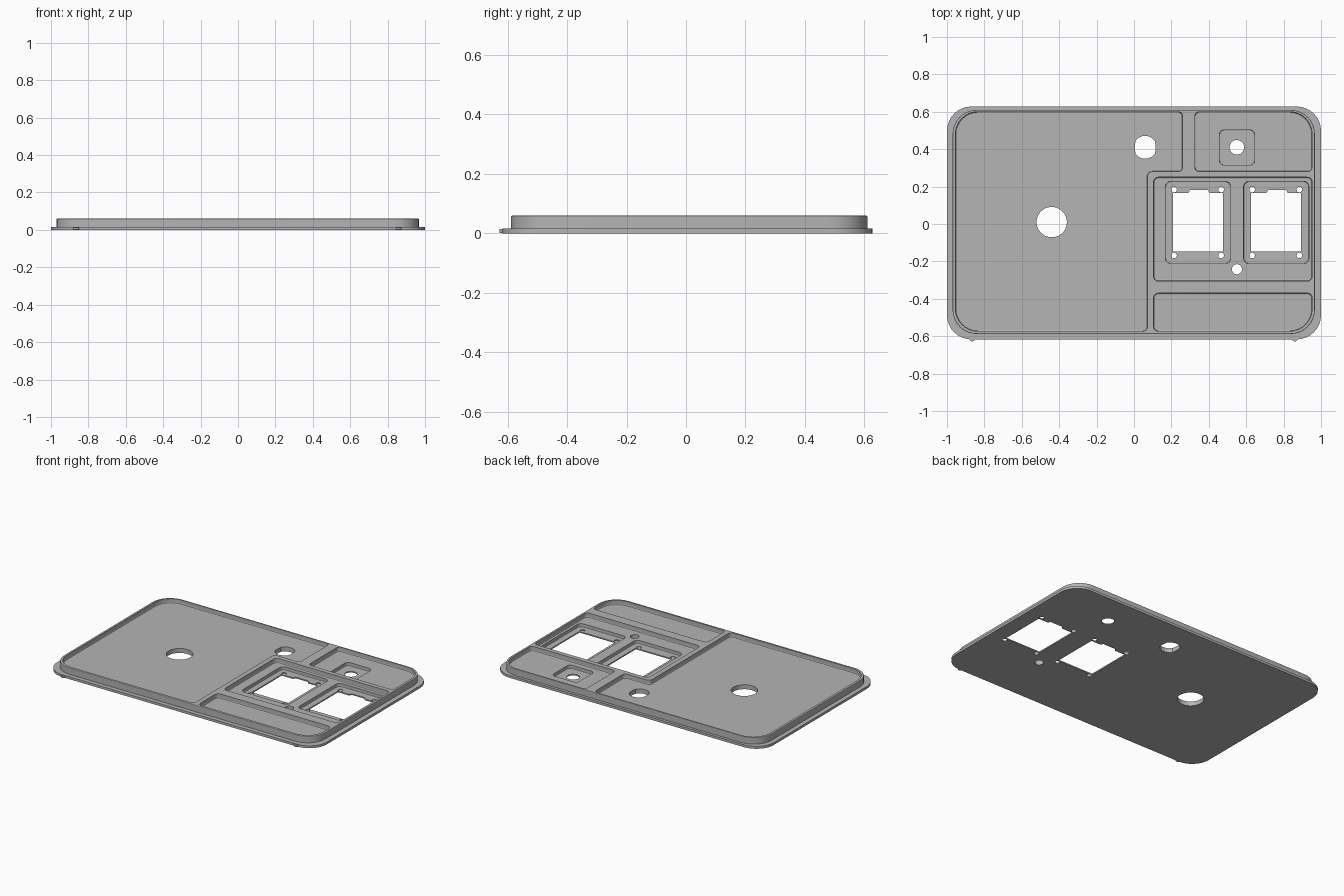
import bpy, bmesh, math
from mathutils import Vector

cube = bpy.data.objects.get("Cube")
if cube:
    bpy.data.objects.remove(cube, do_unlink=True)

TOP, FLOOR, LEDGE = 0.06, 0.03, 0.008   # rim, pocket floor and recess floor heights
OVER, UNDER = 0.1, -0.05                # cutters overshoot the panel

grey = bpy.data.materials.new("panel grey")
grey.use_nodes = True
colour = (0.46, 0.46, 0.46, 1)
grey.diffuse_color = colour
grey.node_tree.nodes["Principled BSDF"].inputs["Base Color"].default_value = colour


def rounded(points, radii, steps=8):
    """Outline of a right-angled polygon with an arc at each corner."""
    out = []
    for i, (p, r) in enumerate(zip(points, radii)):
        p = Vector(p)
        if r == 0:
            out.append(p)
            continue
        a = (Vector(points[i - 1]) - p).normalized() * r
        b = (Vector(points[(i + 1) % len(points)]) - p).normalized() * r
        centre = p + a + b
        for k in range(steps + 1):
            t = math.pi / 2 * k / steps
            out.append(centre - b * math.cos(t) - a * math.sin(t))
    return out


def rect(x0, x1, y0, y1, radii):
    """Corner order: front left, front right, back right, back left."""
    if not isinstance(radii, tuple):
        radii = (radii,) * 4
    return rounded([(x0, y0), (x1, y0), (x1, y1), (x0, y1)], radii)


def circle(x, y, r, n=32):
    return [Vector((x + r * math.cos((k + 0.5) * math.tau / n),
                    y + r * math.sin((k + 0.5) * math.tau / n))) for k in range(n)]


def prism(name, outline, z0, z1, soft_z=None, soft=0.0):
    """Extruded outline; the edge loop at soft_z is rounded by soft."""
    bm = bmesh.new()
    base = bm.faces.new([bm.verts.new((p.x, p.y, z0)) for p in outline])
    top = bmesh.ops.extrude_face_region(bm, geom=[base])["geom"]
    bmesh.ops.translate(bm, vec=(0, 0, z1 - z0),
                        verts=[v for v in top if isinstance(v, bmesh.types.BMVert)])
    bmesh.ops.recalc_face_normals(bm, faces=bm.faces)
    if soft:
        loop = [e for e in bm.edges if all(abs(v.co.z - soft_z) < 1e-5 for v in e.verts)]
        bmesh.ops.bevel(bm, geom=loop, offset=soft, segments=2, profile=0.5, affect='EDGES')
    mesh = bpy.data.meshes.new(name)
    bm.to_mesh(mesh)
    bm.free()
    mesh.materials.append(grey)
    obj = bpy.data.objects.new(name, mesh)
    bpy.context.collection.objects.link(obj)
    return obj


def combine(target, tools, operation):
    """Apply booleans to the target and remove the tools."""
    for tool in tools:
        mod = target.modifiers.new("shape", 'BOOLEAN')
        mod.operation, mod.solver, mod.object = operation, 'EXACT', tool
    graph = bpy.context.evaluated_depsgraph_get()
    mesh = bpy.data.meshes.new_from_object(target.evaluated_get(graph))
    target.modifiers.clear()
    target.data = mesh
    for tool in tools:
        bpy.data.objects.remove(tool, do_unlink=True)


# Flange, raised body and the two small front tabs
panel = prism("control_panel", rect(-1, 1, -0.617, 0.628, 0.13), 0, 0.016)
body = prism("body", rect(-0.97, 0.967, -0.588, 0.61, 0.13), 0.004, TOP, TOP, 0.004)
tabs = [prism("tab", circle(x, -0.612, 0.016, 16), 0.001, 0.014) for x in (-0.865, 0.86)]
combine(panel, [body] + tabs, 'UNION')

# Main pockets
big, small = 0.12, 0.025
pockets = [
    rounded([(-0.955, -0.573), (0.072, -0.573), (0.072, 0.28),
             (0.26, 0.28), (0.26, 0.6), (-0.955, 0.6)],
            [big, small, small, small, small, big]),
    rect(0.325, 0.952, 0.28, 0.6, (small, small, big, small)),
    rect(0.105, 0.952, -0.305, 0.25, small),
    rect(0.105, 0.952, -0.573, -0.37, (small, big, small, small)),
]
combine(panel, [prism("pocket", p, FLOOR, OVER, FLOOR, 0.007) for p in pockets], 'DIFFERENCE')

# Shallow recesses around the windows and the small socket
WINDOWS = (0.0, 0.418)
recesses = [prism("recess", rect(0.168 + d, 0.517 + d, -0.212, 0.228, 0.03),
                  LEDGE, OVER, LEDGE, 0.004) for d in WINDOWS]
recesses.append(prism("recess", rect(0.457, 0.645, 0.315, 0.503, 0.025),
                      LEDGE, OVER, LEDGE, 0.004))
combine(panel, recesses, 'DIFFERENCE')

# Through holes: dial, socket, pilot hole and flat-sided connector
outlines = [circle(-0.44, 0.01, 0.081, 48), circle(0.55, 0.41, 0.039),
            circle(0.55, -0.242, 0.027),
            [Vector((max(0.005, min(0.115, p.x)), p.y)) for p in circle(0.06, 0.41, 0.062, 16)]]

# Notched windows with a screw hole by each corner
for d in WINDOWS:
    corners = [(0.208, -0.148), (0.476, -0.148), (0.476, 0.165), (0.405, 0.165),
               (0.395, 0.182), (0.3, 0.182), (0.29, 0.165), (0.208, 0.165)]
    outlines.append([Vector((x + d, y)) for x, y in corners])
    outlines += [circle(x + d, y, 0.015, 16) for x in (0.214, 0.466) for y in (-0.168, 0.184)]
combine(panel, [prism("hole", o, UNDER, OVER) for o in outlines], 'DIFFERENCE')

# Smooth rounded corners, crisp edges elsewhere
bpy.ops.object.select_all(action='DESELECT')
panel.select_set(True)
bpy.context.view_layer.objects.active = panel
bpy.ops.object.shade_smooth_by_angle(angle=math.radians(20))
